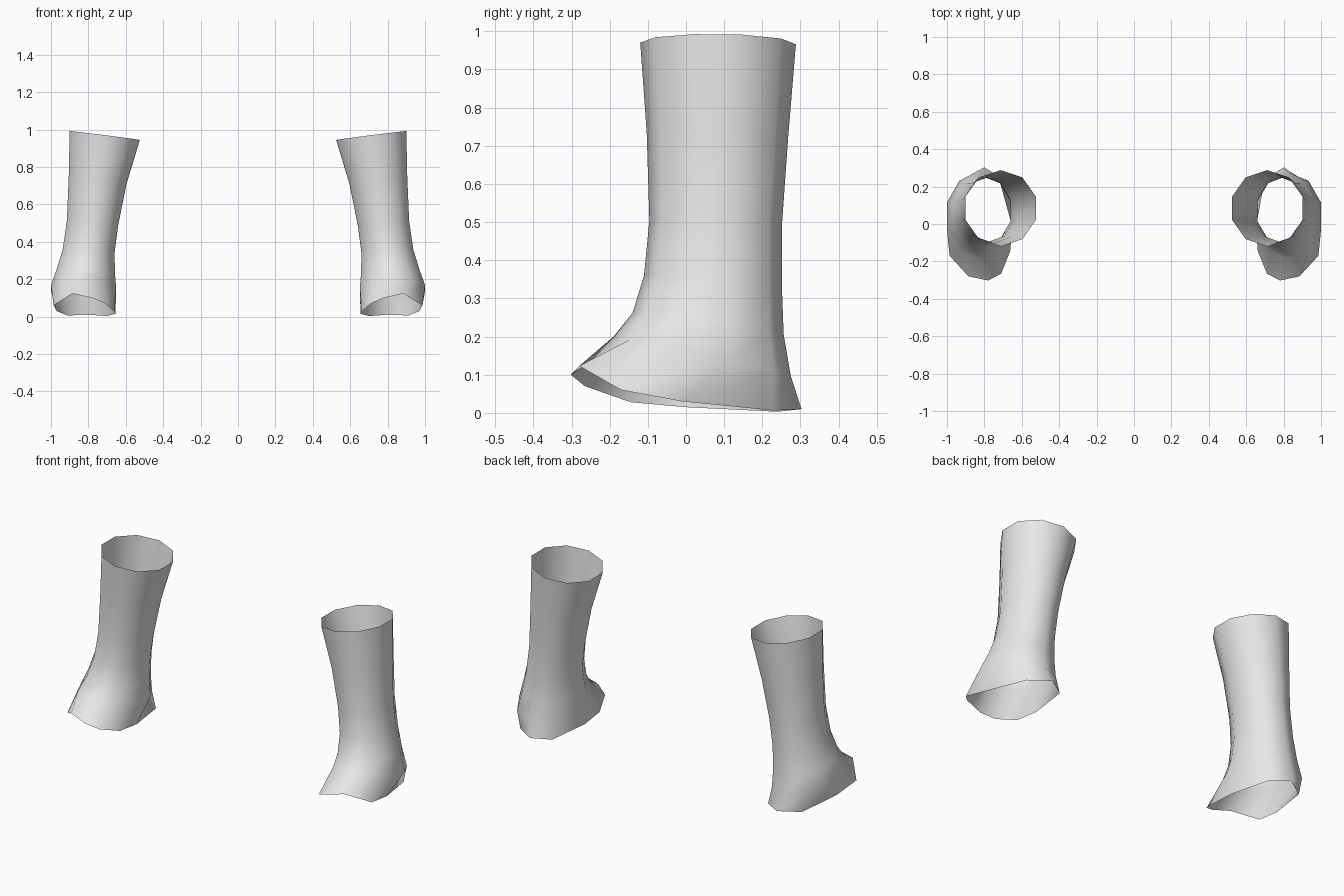
import bpy, bmesh, math

if "Cube" in bpy.data.objects:
    bpy.data.objects.remove(bpy.data.objects["Cube"], do_unlink=True)

# Single light grey material
grey = bpy.data.materials.new("light_grey")
grey.use_nodes = True
colour = (0.8, 0.8, 0.8, 1)
grey.diffuse_color = colour
grey.node_tree.nodes["Principled BSDF"].inputs["Base Color"].default_value = colour

SIDES = 10

# Shaft rings: inner x, outer x, front y, back y, front z, back z, rise from inner to outer
RINGS = [
    (0.525, 0.900, -0.120, 0.288, 0.970, 0.966, 0.050),
    (0.595, 0.905, -0.103, 0.268, 0.735, 0.725, 0.035),
    (0.640, 0.915, -0.096, 0.252, 0.505, 0.500, 0.020),
    (0.660, 0.937, -0.110, 0.251, 0.360, 0.340, 0.015),
    (0.658, 0.970, -0.140, 0.256, 0.262, 0.205, 0.020),
    (0.652, 1.000, -0.190, 0.275, 0.200, 0.095, 0.010),
]

# Flared, arched hem around the foot, from the toe round the outer side
HEM = [
    (0.780, -0.302, 0.100), (0.885, -0.280, 0.123), (0.986, -0.170, 0.060),
    (0.970, -0.010, 0.030), (0.912, 0.230, 0.006), (0.800, 0.303, 0.010),
    (0.700, 0.240, 0.003), (0.655, 0.000, 0.015), (0.662, -0.145, 0.028),
    (0.710, -0.265, 0.070),
]


def ring_points(x0, x1, y0, y1, zf, zb, rise):
    """Tilted ellipse with a vertex at the front and the back."""
    rx = (x1 - x0) / 2 / math.cos(math.radians(18))
    points = []
    for i in range(SIDES):
        a = math.tau * i / SIDES - math.pi / 2
        c, s = math.cos(a), math.sin(a)
        points.append(((x0 + x1) / 2 + rx * c,
                       (y0 + y1) / 2 + (y1 - y0) / 2 * s,
                       (zf + zb) / 2 + (zb - zf) / 2 * s + rise / 2 * c))
    return points


def make_boot(name, side):
    """Open tube lofted from the top rim down to the hem."""
    bm = bmesh.new()
    loops = [[bm.verts.new((side * x, y, z)) for x, y, z in pts]
             for pts in [ring_points(*r) for r in RINGS] + [HEM]]
    for upper, lower in zip(loops, loops[1:]):
        for i in range(SIDES):
            j = (i + 1) % SIDES
            quad = [lower[i], lower[j], upper[j], upper[i]]
            bm.faces.new(quad if side > 0 else quad[::-1]).smooth = True
    mesh = bpy.data.meshes.new(name)
    bm.to_mesh(mesh)
    bm.free()
    mesh.materials.append(grey)
    obj = bpy.data.objects.new(name, mesh)
    bpy.context.collection.objects.link(obj)


make_boot("left_boot_shaft", 1)
make_boot("right_boot_shaft", -1)
